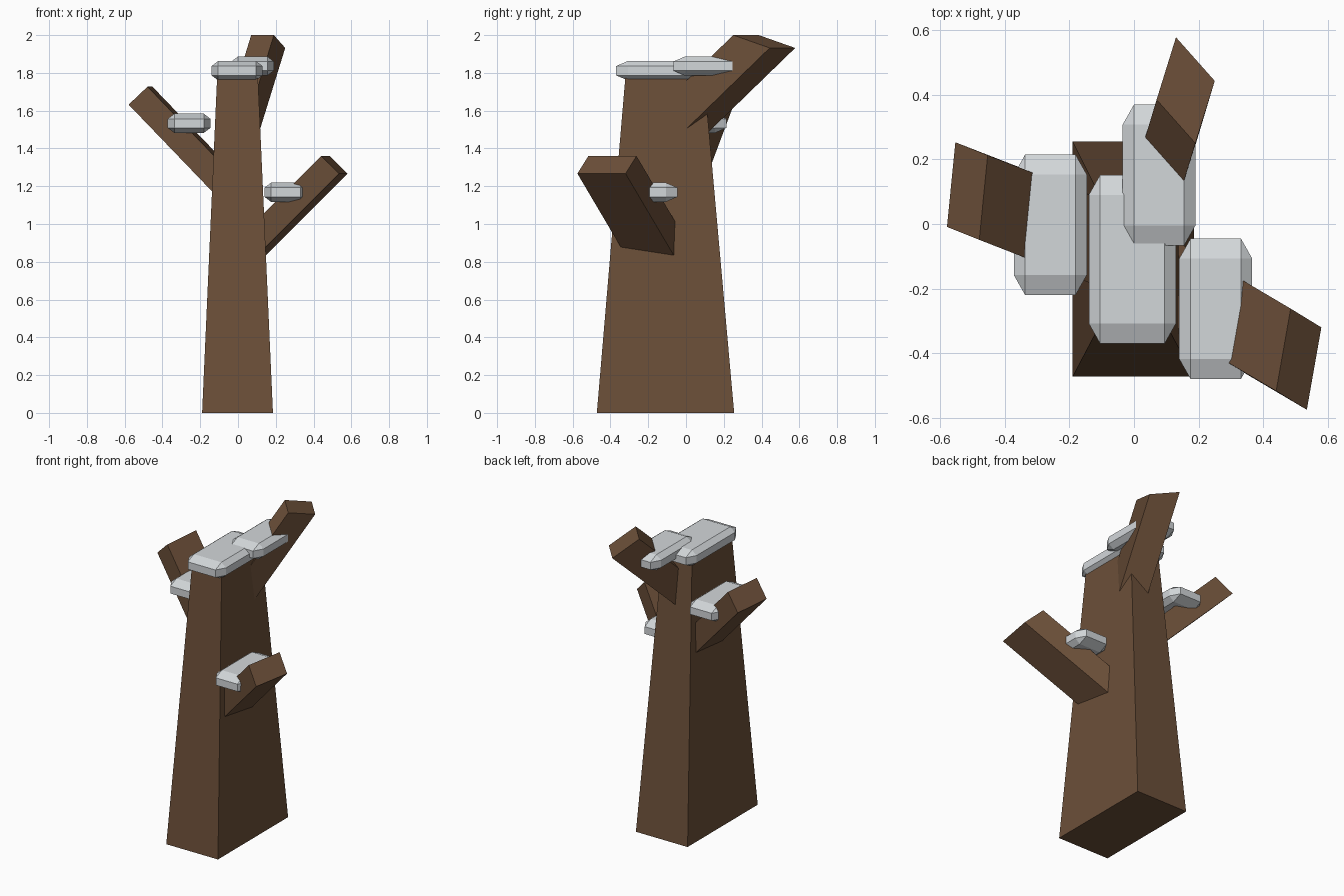
import bpy
import bmesh
from itertools import product
from mathutils import Vector

if "Cube" in bpy.data.objects:
    bpy.data.objects.remove(bpy.data.objects["Cube"])


def material(name, colour):
    mat = bpy.data.materials.new(name)
    mat.use_nodes = True
    mat.diffuse_color = (*colour, 1)
    bsdf = mat.node_tree.nodes["Principled BSDF"]
    bsdf.inputs["Base Color"].default_value = (*colour, 1)
    bsdf.inputs["Roughness"].default_value = 0.9
    return mat


bark = material("brown bark", (0.15, 0.079, 0.041))
fungus = material("pale grey fungus", (0.65, 0.68, 0.70))


def hull(name, points, mat):
    """Flat-faced convex solid around the given corner points."""
    bm = bmesh.new()
    for p in points:
        bm.verts.new(p)
    bmesh.ops.convex_hull(bm, input=bm.verts)
    bmesh.ops.dissolve_limit(bm, angle_limit=0.01, verts=bm.verts, edges=bm.edges)
    bmesh.ops.recalc_face_normals(bm, faces=bm.faces)
    mesh = bpy.data.meshes.new(name)
    bm.to_mesh(mesh)
    bm.free()
    mesh.materials.append(mat)
    obj = bpy.data.objects.new(name, mesh)
    bpy.context.collection.objects.link(obj)
    return obj


def rectangle(x0, x1, y0, y1, z):
    return [(x, y, z) for x in (x0, x1) for y in (y0, y1)]


def branch(name, tip, width, thickness, direction, length):
    """Slanted beam running from the tip's upper corner back into the trunk."""
    tip, width, thickness, direction = map(Vector, (tip, width, thickness, direction))
    hull(name, [tip + width * a + thickness * b - direction * length * c
                for a, b, c in product((0, 1), repeat=3)], bark)


def shelf(name, low, high, bevel=(0.035, 0.062, 0.027)):
    """Box with every edge chamfered."""
    low, high, bevel = Vector(low), Vector(high), Vector(bevel)
    centre, half = (low + high) / 2, (high - low) / 2
    points = []
    for signs in product((-1, 1), repeat=3):
        for full in range(3):
            points.append([centre[i] + signs[i] * (half[i] - (0 if i == full else bevel[i]))
                           for i in range(3)])
    hull(name, points, fungus)


# Tapered trunk
hull("trunk", rectangle(-0.19, 0.185, -0.472, 0.255, 0)
     + rectangle(-0.11, 0.105, -0.32, 0.095, 1.79), bark)

# Branches
branch("left_branch", (0.485, -0.262, 1.36), (-0.045, -0.255, 0),
       (0.095, -0.058, -0.093), (1, -0.59, 1), 0.47)
branch("right_branch", (-0.453, 0.213, 1.727), (-0.026, -0.262, 0),
       (-0.1, 0.04, -0.095), (-1, 0.39, 1.04), 0.48)
branch("back_branch", (0.07, 0.385, 2.0), (0.12, -0.135, 0),
       (0.06, 0.193, -0.068), (0.31, 1.03, 1), 0.48)

# Shelf fungi
shelf("top_shelf", (-0.14, -0.37, 1.76), (0.13, 0.152, 1.863))
shelf("back_shelf", (-0.035, -0.067, 1.785), (0.19, 0.37, 1.887))
shelf("left_shelf", (0.14, -0.48, 1.117), (0.366, -0.045, 1.219))
shelf("right_shelf", (-0.372, -0.22, 1.482), (-0.146, 0.215, 1.584))
